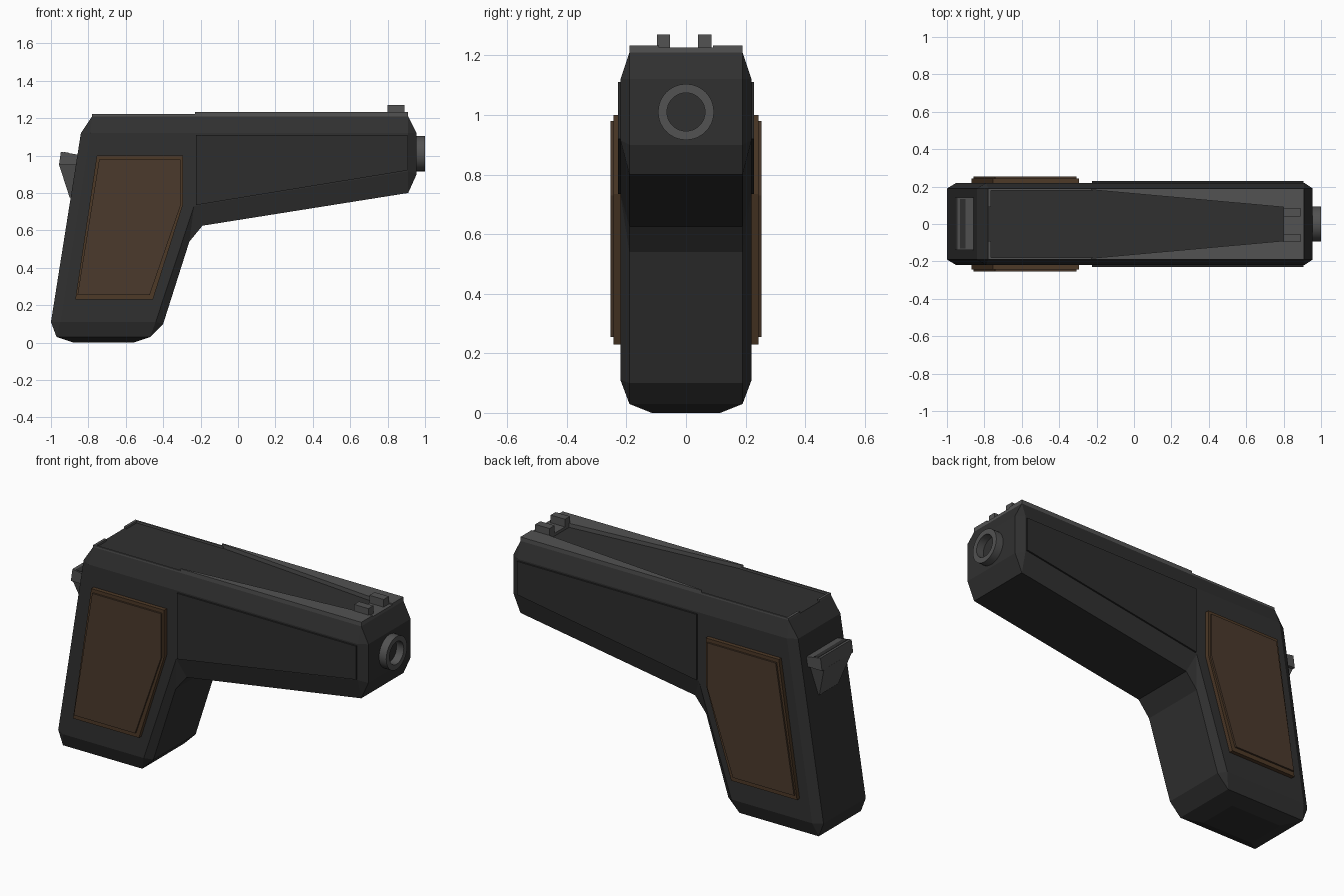
import bpy, bmesh, math

if "Cube" in bpy.data.objects:
    bpy.data.objects.remove(bpy.data.objects["Cube"])


def material(name, rgb):
    m = bpy.data.materials.new(name)
    m.diffuse_color = (*rgb, 1)
    m.use_nodes = True
    m.node_tree.nodes["Principled BSDF"].inputs["Base Color"].default_value = m.diffuse_color
    return m


BODY = material("charcoal", (0.030, 0.030, 0.030))
PANEL = material("dark charcoal", (0.026, 0.026, 0.026))
METAL = material("grey metal", (0.085, 0.085, 0.085))
WOOD = material("brown", (0.070, 0.042, 0.025))
TRIM = material("warm brown", (0.075, 0.041, 0.020))


def finish(bm, name, mat):
    bmesh.ops.recalc_face_normals(bm, faces=bm.faces)
    me = bpy.data.meshes.new(name)
    bm.to_mesh(me)
    bm.free()
    me.materials.append(mat)
    ob = bpy.data.objects.new(name, me)
    bpy.context.collection.objects.link(ob)
    return ob


def loft(name, rings, mat):
    """Join rings of equal point count and cap both ends."""
    bm = bmesh.new()
    vs = [[bm.verts.new(p) for p in r] for r in rings]
    n = len(vs[0])
    for a, b in zip(vs, vs[1:]):
        for i in range(n):
            j = (i + 1) % n
            bm.faces.new((a[i], a[j], b[j], b[i]))
    bm.faces.new(vs[0])
    bm.faces.new(vs[-1])
    return finish(bm, name, mat)


def side_prism(name, pts, y0, y1, mat):
    return loft(name, [[(x, y, z) for x, z in pts] for y in (y0, y1)], mat)


def top_prism(name, pts, z0, z1, mat):
    return loft(name, [[(x, y, z) for x, y in pts] for z in (z0, z1)], mat)


# Chamfered body: wide outline near the middle, narrower outline on the sides
outer = [(-1, .11), (-.97, .03), (-.47, .03), (-.40, .10), (-.26, .54), (-.19, .625),
         (.91, .80), (.955, .90), (.955, 1.12), (.91, 1.21), (-.78, 1.21), (-.84, 1.12)]
inner = [(-.95, .11), (-.44, .11), (-.235, .73), (.91, .915), (.91, 1.12), (-.79, 1.12)]
bm = bmesh.new()
rings = []
for s in (-1, 1):
    o = [bm.verts.new((x, s * .19, z)) for x, z in outer]
    i = [bm.verts.new((x, s * .22, z)) for x, z in inner]
    rings.append(o)
    bm.faces.new(i)
    for k in range(6):
        bm.faces.new((o[2 * k], o[2 * k + 1], i[k]))
        bm.faces.new((o[2 * k + 1], o[(2 * k + 2) % 12], i[(k + 1) % 6], i[k]))
for k in range(12):
    j = (k + 1) % 12
    bm.faces.new((rings[0][k], rings[0][j], rings[1][j], rings[1][k]))
finish(bm, "body", BODY)

# Tapered base under the handle
loft("base", [[(x0, -y, z), (x1, -y, z), (x1, y, z), (x0, y, z)]
              for x0, x1, y, z in ((-.97, -.47, .19, .03), (-.88, -.56, .115, 0))], PANEL)

# Side panels, handle plates and top rails, on both sides
panel = [(-.225, 1.11), (.905, 1.11), (.905, .92), (-.225, .735)]
trim = [(-.755, 1.0), (-.295, 1.0), (-.295, .735), (-.455, .23), (-.87, .23)]
plate = [(-.742, .98), (-.308, .98), (-.308, .73), (-.472, .255), (-.858, .255)]
for s, side in ((-1, "front"), (1, "rear")):
    side_prism(side + "_barrel_panel", panel, s * .215, s * .229, PANEL)
    side_prism(side + "_handle_trim", trim, s * .215, s * .243, TRIM)
    side_prism(side + "_handle_plate", plate, s * .235, s * .253, WOOD)
    top_prism(side + "_top_rail", [(-.78, s * .19), (-.22, s * .19), (-.22, s * .18),
              (-.765, s * .18), (-.765, s * .09), (-.78, s * .09)], 1.205, 1.221, METAL)
    top_prism(side + "_top_wedge", [(-.23, s * .19), (.91, s * .19), (.91, s * .09),
              (.80, s * .09), (-.23, s * .183)], 1.205, 1.233, METAL)

# Sight bridge and the two sight posts
top_prism("sight_bridge", [(.80, -.09), (.91, -.09), (.91, .09), (.80, .09)],
          1.205, 1.226, METAL)
for name, y0, y1 in (("front_sight_post", -.097, -.053), ("rear_sight_post", .04, .086)):
    side_prism(name, [(.80, 1.21), (.89, 1.21), (.89, 1.27), (.80, 1.27)], y0, y1, METAL)

# Barrel ring
N = 32
bm = bmesh.new()
loops = []
for r, x in ((.094, .95), (.094, 1.0), (.064, 1.0), (.064, .95)):
    loops.append([bm.verts.new((x, r * math.cos(2 * math.pi * k / N),
                                1.01 + r * math.sin(2 * math.pi * k / N))) for k in range(N)])
for a in range(4):
    for k in range(N):
        j, b = (k + 1) % N, (a + 1) % 4
        bm.faces.new((loops[a][k], loops[a][j], loops[b][j], loops[b][k]))
ring = finish(bm, "barrel_ring", METAL)
bpy.context.view_layer.objects.active = ring
ring.select_set(True)
bpy.ops.object.shade_smooth_by_angle(angle=math.radians(35))

# Rear lever: thumb bar, tapering stem and a dark strip along the top
side_prism("lever_bar", [(-.947, 1.02), (-.85, 1.004), (-.86, .95), (-.957, .95)],
           -.138, .142, METAL)
loft("lever_stem", [[(x0, -y, z), (x1, -y, z), (x1, y, z), (x0, y, z)]
                    for x0, x1, y, z in ((-.957, -.85, .125, .952), (-.9, -.88, .085, .775))], METAL)
side_prism("lever_strip", [(-.93, 1.019), (-.90, 1.014), (-.90, 1.01), (-.93, 1.01)],
           -.13, .134, BODY)
